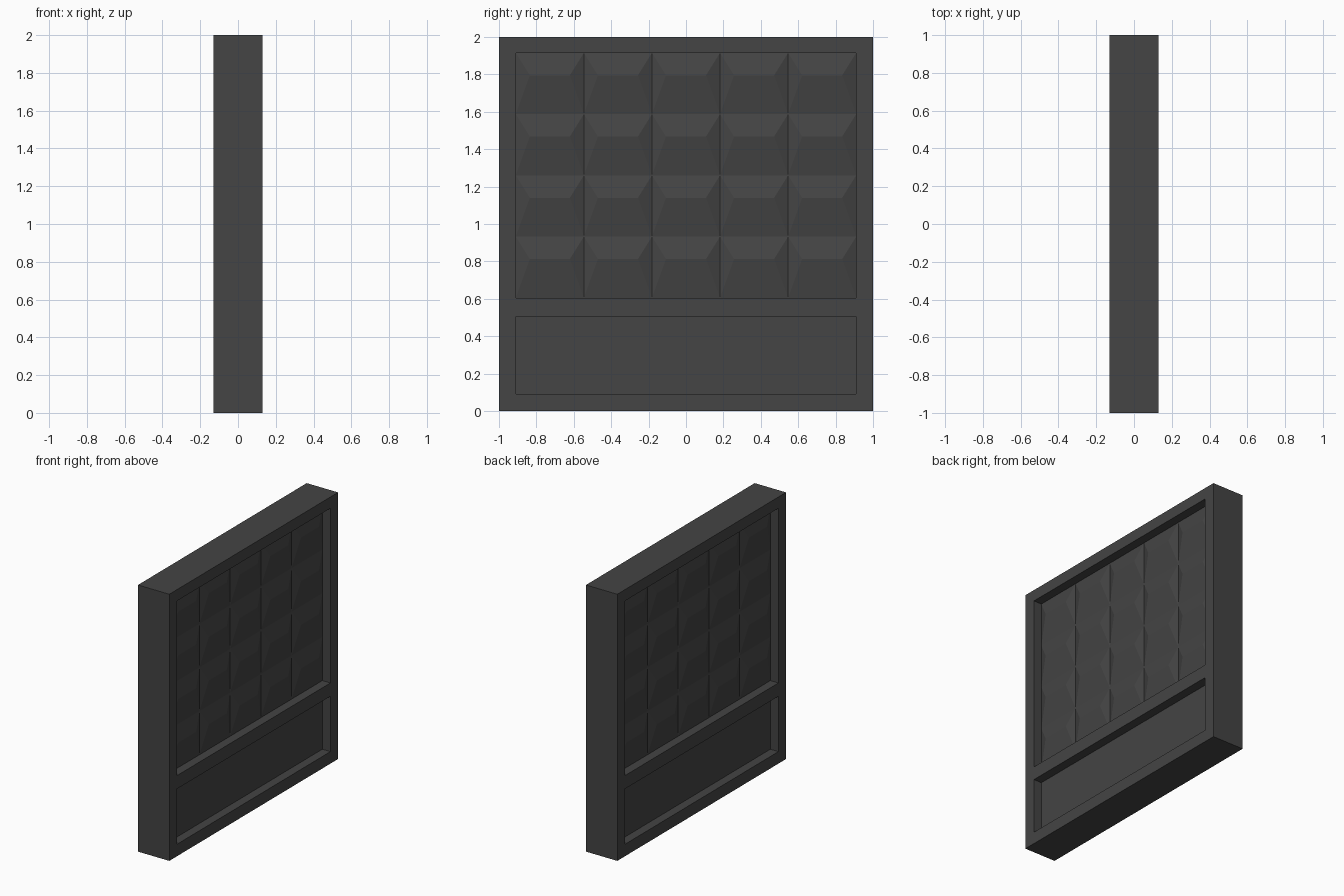
import bpy, bmesh

if "Cube" in bpy.data.objects:
    bpy.data.objects.remove(bpy.data.objects["Cube"])

HALF_T, BASE = 0.13, 0.063          # frame half thickness, recessed panel half thickness
W = 0.91                            # opening half width
LOW, HIGH = (0.09, 0.505), (0.605, 1.915)
COLS, ROWS, RELIEF = 5, 4, 0.025

dark = bpy.data.materials.new("dark_grey")
dark.diffuse_color = (0.058, 0.058, 0.058, 1)
dark.use_nodes = True
dark.node_tree.nodes["Principled BSDF"].inputs["Base Color"].default_value = dark.diffuse_color


def finish(bm, name):
    bmesh.ops.remove_doubles(bm, verts=bm.verts, dist=1e-5)
    bmesh.ops.recalc_face_normals(bm, faces=bm.faces)
    mesh = bpy.data.meshes.new(name)
    bm.to_mesh(mesh)
    bm.free()
    mesh.materials.append(dark)
    obj = bpy.data.objects.new(name, mesh)
    bpy.context.collection.objects.link(obj)
    return obj


def face(bm, *points):
    return bm.faces.new([bm.verts.new(p) for p in points])


# Frame: flat grid with two openings, thickened about its centre plane
bm = bmesh.new()
ys = (-1, -W, W, 1)
zs = (0, *LOW, *HIGH, 2)
for i in range(3):
    for j in range(5):
        if i == 1 and j in (1, 3):
            continue
        y0, y1, z0, z1 = ys[i], ys[i + 1], zs[j], zs[j + 1]
        face(bm, (0, y0, z0), (0, y1, z0), (0, y1, z1), (0, y0, z1))
frame = finish(bm, "frame")
solid = frame.modifiers.new("thickness", 'SOLIDIFY')
solid.thickness = 2 * HALF_T
solid.offset = 0

# Plain lower panel, recessed on both sides
bm = bmesh.new()
for s in (-1, 1):
    x = s * BASE
    face(bm, (x, -W, LOW[0]), (x, W, LOW[0]), (x, W, LOW[1]), (x, -W, LOW[1]))
finish(bm, "lower_panel")

# Upper panel: rows of hipped wedges, each with its ridge near the top
bm = bmesh.new()
cw, ch = 2 * W / COLS, (HIGH[1] - HIGH[0]) / ROWS
for s in (-1, 1):
    for c in range(COLS):
        for r in range(ROWS):
            y0, z0 = -W + c * cw, HIGH[0] + r * ch
            y1, z1 = y0 + cw, z0 + ch
            x, xr, zr = s * BASE, s * (BASE + RELIEF), z1 - 0.12
            bl, br, tr, tl = [bm.verts.new(p) for p in
                              ((x, y0, z0), (x, y1, z0), (x, y1, z1), (x, y0, z1))]
            ra = bm.verts.new((xr, y0 + 0.075, zr))
            rb = bm.verts.new((xr, y1 - 0.075, zr))
            quads = ((bl, br, rb, ra), (br, tr, rb), (tr, tl, ra, rb), (tl, bl, ra))
            for q in quads:
                f = bm.faces.new(q)
                f.normal_update()
                if f.normal.x * s < 0:
                    f.normal_flip()
finish(bm, "wedge_panel")

# Make sure both faces of each thin panel point outward
for name in ("lower_panel", "wedge_panel"):
    me = bpy.data.objects[name].data
    bm = bmesh.new()
    bm.from_mesh(me)
    for f in bm.faces:
        if f.normal.x * f.calc_center_median().x < 0:
            f.normal_flip()
    bm.to_mesh(me)
    bm.free()
